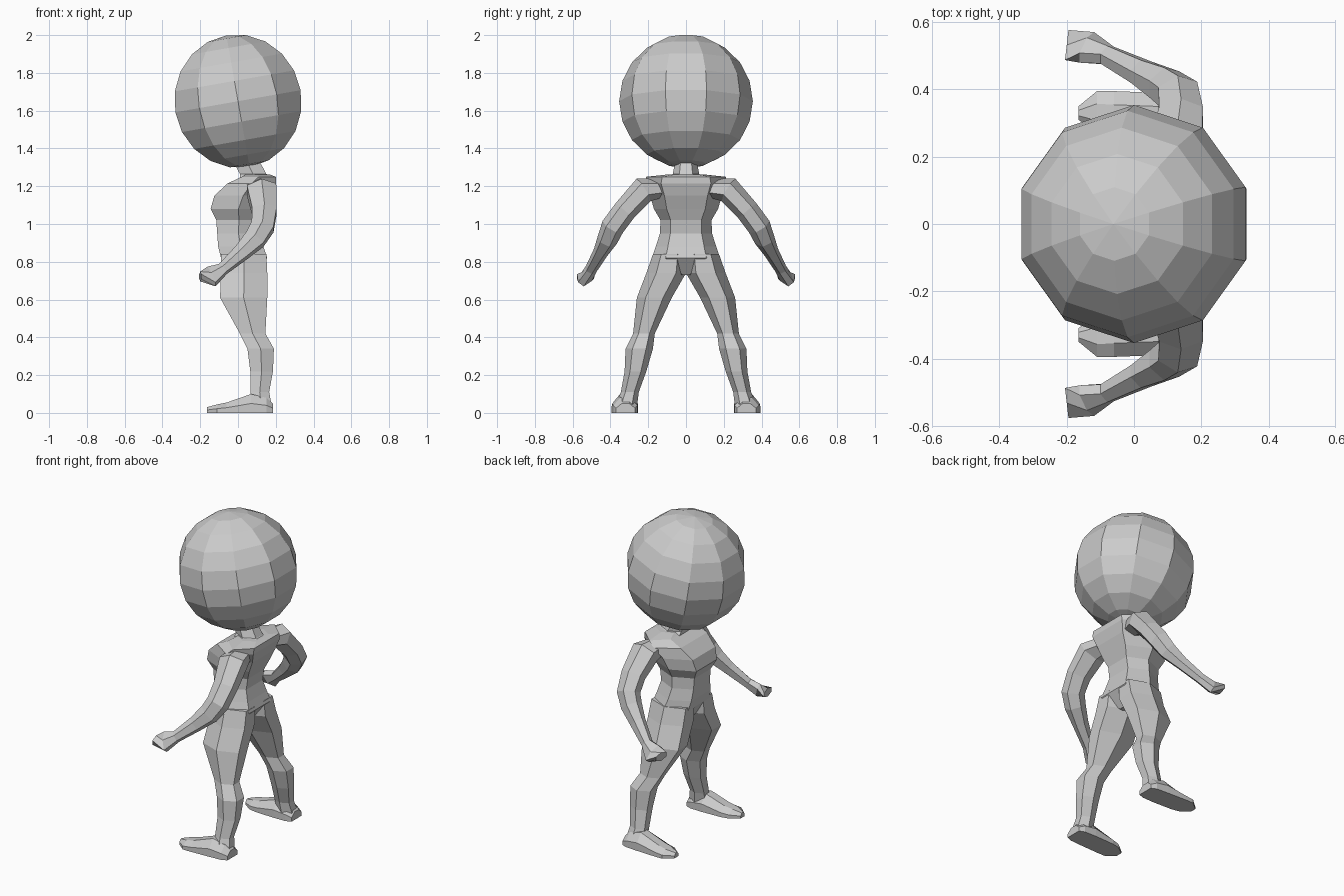
import bpy, bmesh, math
from mathutils import Vector

if "Cube" in bpy.data.objects:
    bpy.data.objects.remove(bpy.data.objects["Cube"])

grey = bpy.data.materials.new("grey")
grey.diffuse_color = (0.6, 0.6, 0.6, 1)
grey.use_nodes = True
grey.node_tree.nodes["Principled BSDF"].inputs["Base Color"].default_value = grey.diffuse_color


def loft(name, rings, mirror=False):
    """Skin a list of equal-length point rings and cap both ends."""
    bm = bmesh.new()
    loops = [[bm.verts.new(p) for p in ring] for ring in rings]
    n = len(loops[0])
    for a, b in zip(loops, loops[1:]):
        for i in range(n):
            j = (i + 1) % n
            bm.faces.new((a[i], a[j], b[j], b[i]))
    bm.faces.new(loops[0])
    bm.faces.new(loops[-1])
    bmesh.ops.recalc_face_normals(bm, faces=bm.faces)
    mesh = bpy.data.meshes.new(name)
    bm.to_mesh(mesh)
    bm.free()
    mesh.materials.append(grey)
    obj = bpy.data.objects.new(name, mesh)
    bpy.context.collection.objects.link(obj)
    if mirror:
        mod = obj.modifiers.new("mirror", 'MIRROR')
        mod.use_axis = (False, True, False)
    return obj


def level_hex(z, x0, x1, y0, y1, flat=0.5):
    """Horizontal six-sided section inside the given bounds."""
    xm, ym, h = (x0 + x1) / 2, (y0 + y1) / 2, (y1 - y0) / 2
    return [(x0, ym - h * flat, z), (x0, ym + h * flat, z), (xm, y1, z),
            (x1, ym + h * flat, z), (x1, ym - h * flat, z), (xm, y0, z)]


def limb_rings(stations):
    """Six-sided sections square to a path of (centre, depth, width)."""
    pts = [Vector(s[0]) for s in stations]
    rings = []
    for i, (c, a, b) in enumerate(stations):
        d = (pts[min(i + 1, len(pts) - 1)] - pts[max(i - 1, 0)]).normalized()
        u = Vector((1, 0, 0))
        u = (u - d * u.dot(d)).normalized()
        v = d.cross(u)
        rings.append([pts[i] + u * a * p + v * b * q for p, q in
                      ((1, .5), (0, 1), (-1, .5), (-1, -.5), (0, -1), (1, -.5))])
    return rings


# head: ten-sided ball with its pole tipped forward
bpy.ops.mesh.primitive_uv_sphere_add(segments=10, ring_count=10, radius=0.354,
                                     location=(0, 0, 1.65),
                                     rotation=(0, math.radians(-10), 0))
head = bpy.context.object
head.name = "head"
head.data.materials.append(grey)

# neck
loft("neck", [level_hex(1.23, 0.01, 0.20, -0.13, 0.13),
              level_hex(1.265, 0.01, 0.15, -0.07, 0.07),
              level_hex(1.34, -0.03, 0.11, -0.055, 0.055)])

# torso: (z, front x, back x, half width)
torso = [(0.73, -0.04, 0.09, 0.03), (0.82, -0.09, 0.155, 0.18),
         (0.88, -0.105, 0.135, 0.16), (0.95, -0.11, 0.115, 0.138),
         (1.02, -0.115, 0.125, 0.135), (1.08, -0.145, 0.15, 0.17),
         (1.15, -0.125, 0.18, 0.19), (1.215, -0.055, 0.20, 0.22),
         (1.25, 0.02, 0.20, 0.21), (1.262, 0.04, 0.17, 0.10)]
loft("torso", [level_hex(z, a, b, -w, w, 0.6) for z, a, b, w in torso])

# legs: (z, front x, back x, inner y, outer y)
leg = [(0.84, -0.09, 0.15, 0.0, 0.175), (0.74, -0.09, 0.155, 0.0, 0.21),
       (0.61, -0.095, 0.155, 0.075, 0.26), (0.42, 0.01, 0.145, 0.165, 0.28),
       (0.34, 0.05, 0.19, 0.175, 0.32), (0.22, 0.065, 0.185, 0.21, 0.325),
       (0.11, 0.065, 0.165, 0.25, 0.345), (0.03, 0.07, 0.18, 0.26, 0.375)]
loft("leg", [level_hex(*s) for s in leg], mirror=True)

# feet: (x, inner y, outer y, top z)
foot = [(0.185, 0.27, 0.37, 0.05), (0.15, 0.257, 0.385, 0.08),
        (0.07, 0.255, 0.39, 0.10), (-0.06, 0.26, 0.395, 0.055),
        (-0.11, 0.27, 0.395, 0.045), (-0.165, 0.31, 0.35, 0.03)]
loft("foot", [[(x, a, 0), (x, b, 0), (x, b, t * 0.5), (x, b - 0.3 * (b - a), t),
               (x, a + 0.3 * (b - a), t), (x, a, t * 0.5)]
              for x, a, b, t in foot], mirror=True)

# arms with hands
arm = [((0.11, 0.13, 1.19), 0.06, 0.05),
       ((0.125, 0.225, 1.18), 0.078, 0.07),
       ((0.14, 0.325, 1.07), 0.065, 0.062),
       ((0.13, 0.388, 0.985), 0.06, 0.062),
       ((0.09, 0.415, 0.92), 0.055, 0.055),
       ((0.02, 0.452, 0.85), 0.042, 0.04),
       ((-0.08, 0.502, 0.762), 0.03, 0.032),
       ((-0.14, 0.525, 0.722), 0.056, 0.036),
       ((-0.20, 0.532, 0.722), 0.045, 0.026)]
loft("arm", limb_rings(arm), mirror=True)
